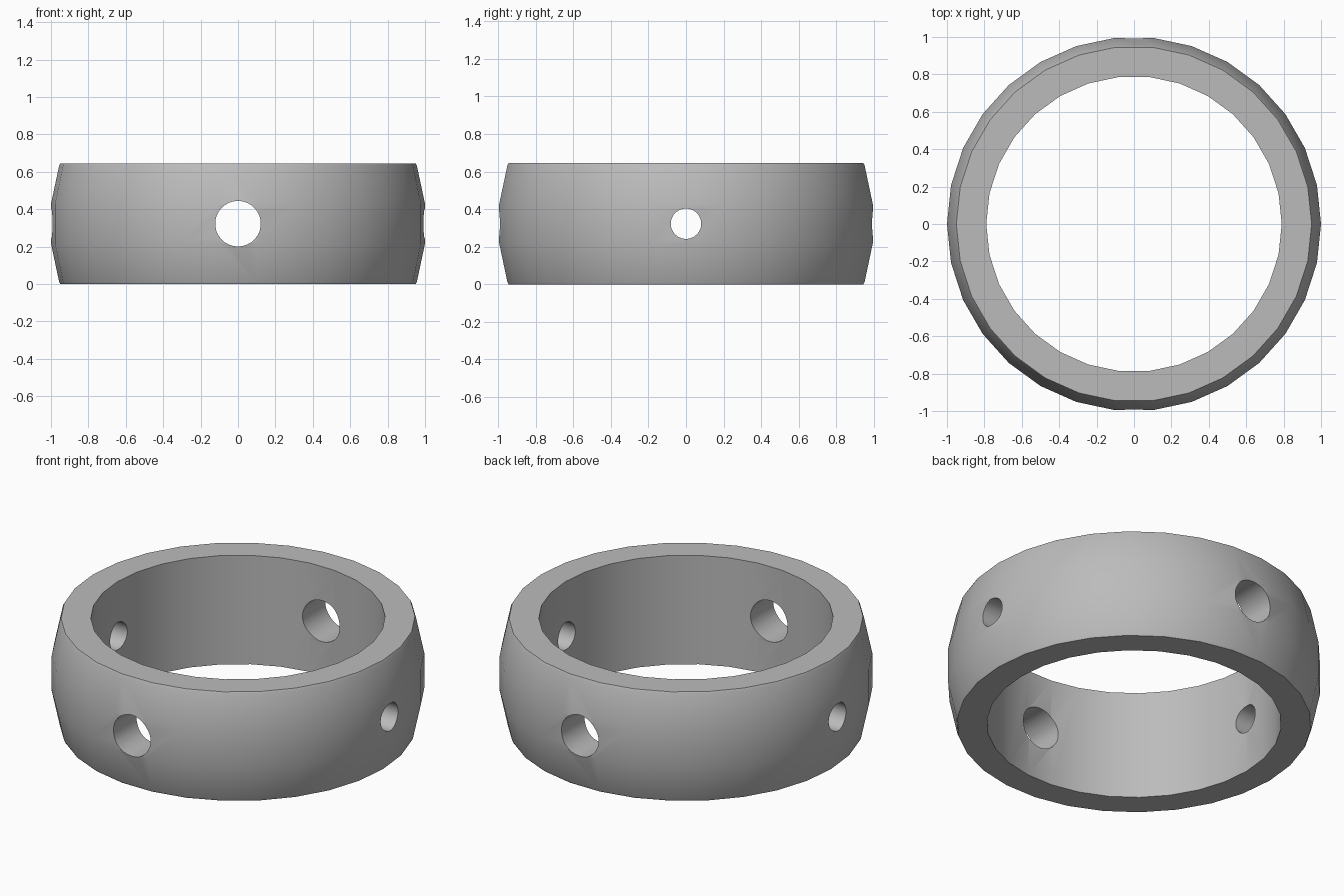
import bpy
from math import sin, cos, pi, radians

cube = bpy.data.objects.get("Cube")
if cube:
    bpy.data.objects.remove(cube)

SEGMENTS = 30
HEIGHT = 0.645
MID = HEIGHT / 2
BORE = 0.79

grey = bpy.data.materials.new("plain_grey")
grey.use_nodes = True
colour = (0.5, 0.5, 0.5, 1)
grey.diffuse_color = colour
grey.node_tree.nodes["Principled BSDF"].inputs["Base Color"].default_value = colour

# Closed cross-section: bulging outer wall, straight bore
radius = 1 / cos(radians(6))
outer = [(radius * cos(radians(a)), MID + radius * sin(radians(a))) for a in (-18, -6, 6, 18)]
profile = [(BORE, 0), (0.95, 0)] + outer + [(0.95, HEIGHT), (BORE, HEIGHT)]

# Revolve the cross-section into the ring
n = len(profile)
verts = [(r * cos(2 * pi * i / SEGMENTS), r * sin(2 * pi * i / SEGMENTS), z)
         for i in range(SEGMENTS) for r, z in profile]
faces = []
for i in range(SEGMENTS):
    a, b = i * n, (i + 1) % SEGMENTS * n
    for j in range(n):
        k = (j + 1) % n
        faces.append((a + j, b + j, b + k, a + k))
mesh = bpy.data.meshes.new("ring_band")
mesh.from_pydata(verts, [], faces)
mesh.materials.append(grey)
ring = bpy.data.objects.new("ring_band", mesh)
bpy.context.collection.objects.link(ring)


# Drill a round hole right through both walls
def drill(name, hole_radius, rotation):
    bpy.ops.mesh.primitive_cylinder_add(vertices=SEGMENTS, radius=hole_radius, depth=3,
                                        location=(0, 0, MID), rotation=rotation)
    cutter = bpy.context.object
    cutter.name = name
    cutter.data.materials.append(grey)
    cutter.hide_render = True
    cutter.hide_viewport = True
    cut = ring.modifiers.new(name, "BOOLEAN")
    cut.operation = "DIFFERENCE"
    cut.solver = "EXACT"
    cut.object = cutter
    return cutter


cutters = [drill("large_hole_cutter", 0.122, (pi / 2, 0, 0)),
           drill("small_hole_cutter", 0.081, (0, pi / 2, 0))]

# Apply the holes, then smooth the curved walls and keep the rims sharp
bpy.ops.object.select_all(action="DESELECT")
bpy.context.view_layer.objects.active = ring
ring.select_set(True)
for cutter in cutters:
    bpy.ops.object.modifier_apply(modifier=cutter.name)
    bpy.data.objects.remove(cutter)
bpy.ops.object.shade_smooth_by_angle(angle=radians(30))
